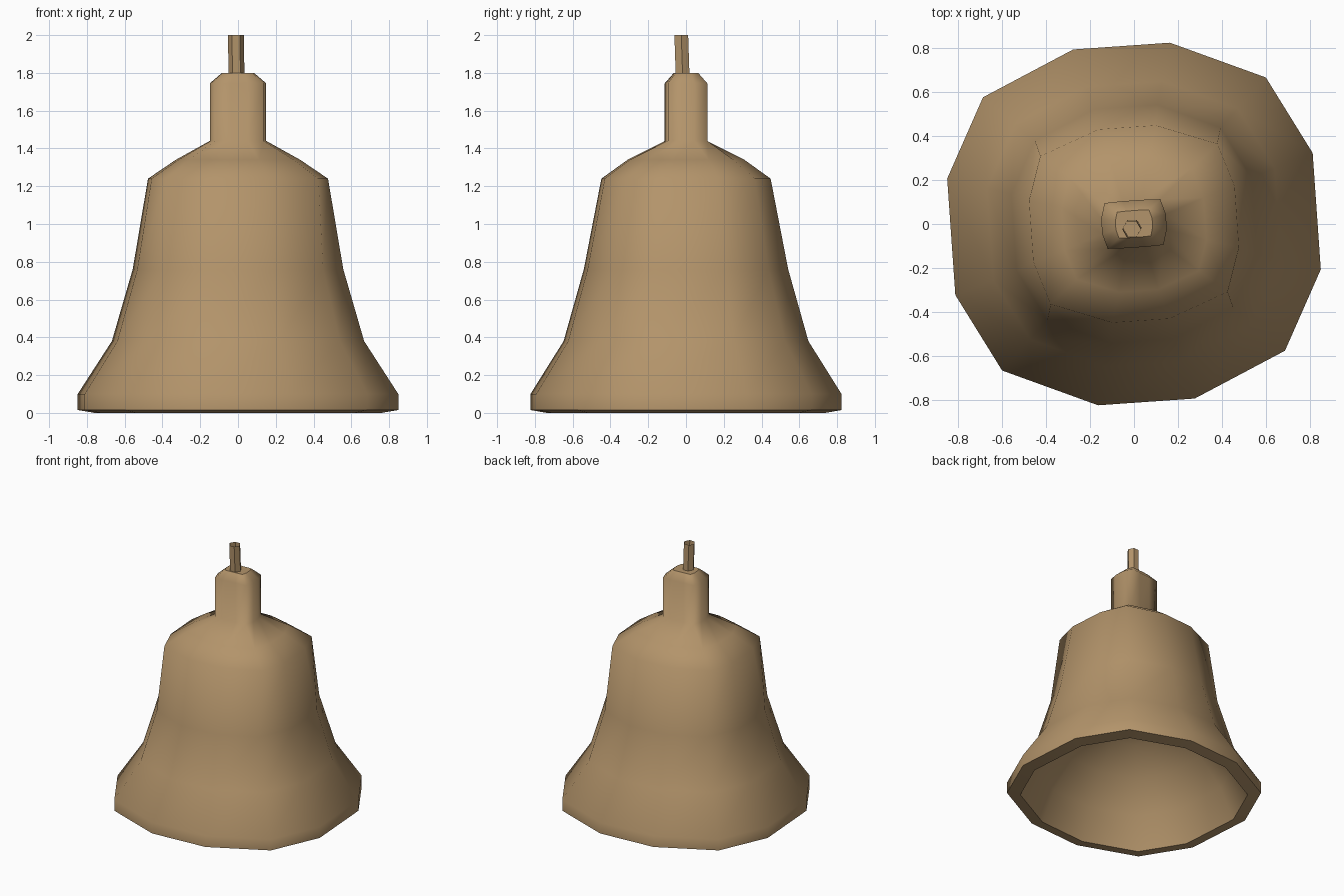
import bpy, bmesh, math

cube = bpy.data.objects.get("Cube")
if cube:
    bpy.data.objects.remove(cube, do_unlink=True)

bronze = bpy.data.materials.new("aged bronze")
bronze.use_nodes = True
COLOUR = (0.45, 0.295, 0.145, 1)
bronze.diffuse_color = COLOUR
bronze.node_tree.nodes["Principled BSDF"].inputs["Base Color"].default_value = COLOUR

TWIST = math.radians(4)

# Quarter outlines of the twelve-sided rounded-square sections
RIM = [(0.832, 0.265), (0.644, 0.622), (0.22, 0.81)]
SHOULDER = [(0.468, 0.14), (0.403, 0.337), (0.13, 0.44)]
NECK = [(0.147, 0.035), (0.127, 0.104), (0.045, 0.107)]


def section(quarter, scale=1.0):
    """Mirror a quarter outline into a full twisted ring."""
    q, r = quarter, quarter[::-1]
    pts = (q + [(-x, y) for x, y in r] + [(-x, -y) for x, y in q]
           + [(x, -y) for x, y in r])
    c, s = math.cos(TWIST), math.sin(TWIST)
    return [((x * c - y * s) * scale, (x * s + y * c) * scale) for x, y in pts]


def hexagon(cx, cy, radius=0.042):
    return [(cx + radius * math.cos(i * math.pi / 3),
             cy + radius * math.sin(i * math.pi / 3)) for i in range(6)]


def loft(name, rings, cap_end=False, angle=66):
    """Skin a list of (outline, height) rings, listed from the bottom up."""
    bm = bmesh.new()
    loops = [[bm.verts.new((x, y, z)) for x, y in pts] for pts, z in rings]
    for a, b in zip(loops, loops[1:]):
        n = len(a)
        for i in range(n):
            j = (i + 1) % n
            bm.faces.new((a[i], a[j], b[j], b[i]))
    if cap_end:
        bm.faces.new(loops[-1])
    mesh = bpy.data.meshes.new(name)
    bm.to_mesh(mesh)
    bm.free()
    mesh.materials.append(bronze)
    obj = bpy.data.objects.new(name, mesh)
    bpy.context.collection.objects.link(obj)
    bpy.ops.object.select_all(action="DESELECT")
    obj.select_set(True)
    bpy.context.view_layer.objects.active = obj
    bpy.ops.object.shade_smooth_by_angle(angle=math.radians(angle))
    return obj


# Bell shell: lip, outer flare, waist, shoulder, crown and chamfered neck
loft("bell_shell", [
    (section(RIM, 0.895), 0.0),
    (section(RIM), 0.015),
    (section(RIM), 0.1),
    (section(RIM, 0.787), 0.38),
    (section(RIM, 0.657), 0.76),
    (section(SHOULDER), 1.24),
    (section(SHOULDER, 0.69), 1.34),
    (section(NECK), 1.44),
    (section(NECK), 1.745),
    (section(NECK, 0.57), 1.8),
])

# Flat top of the neck
loft("neck_top", [(section(NECK, 0.57), 1.8)], cap_end=True)

# Domed hollow, skinned upwards and then turned to face inward
inside = loft("bell_inside", [
    (section(RIM, 0.895), 0.0),
    (section(RIM, 0.78), 0.23),
    (section(RIM, 0.6), 0.44),
    (section(RIM, 0.36), 0.59),
    (section(RIM, 0.14), 0.65),
], cap_end=True)
inside.data.flip_normals()

# Open six-sided pin, leaning slightly and set a little off centre
loft("hanging_pin", [(hexagon(-0.008, -0.018), 1.79),
                     (hexagon(-0.011, -0.025), 2.0)], angle=30)
